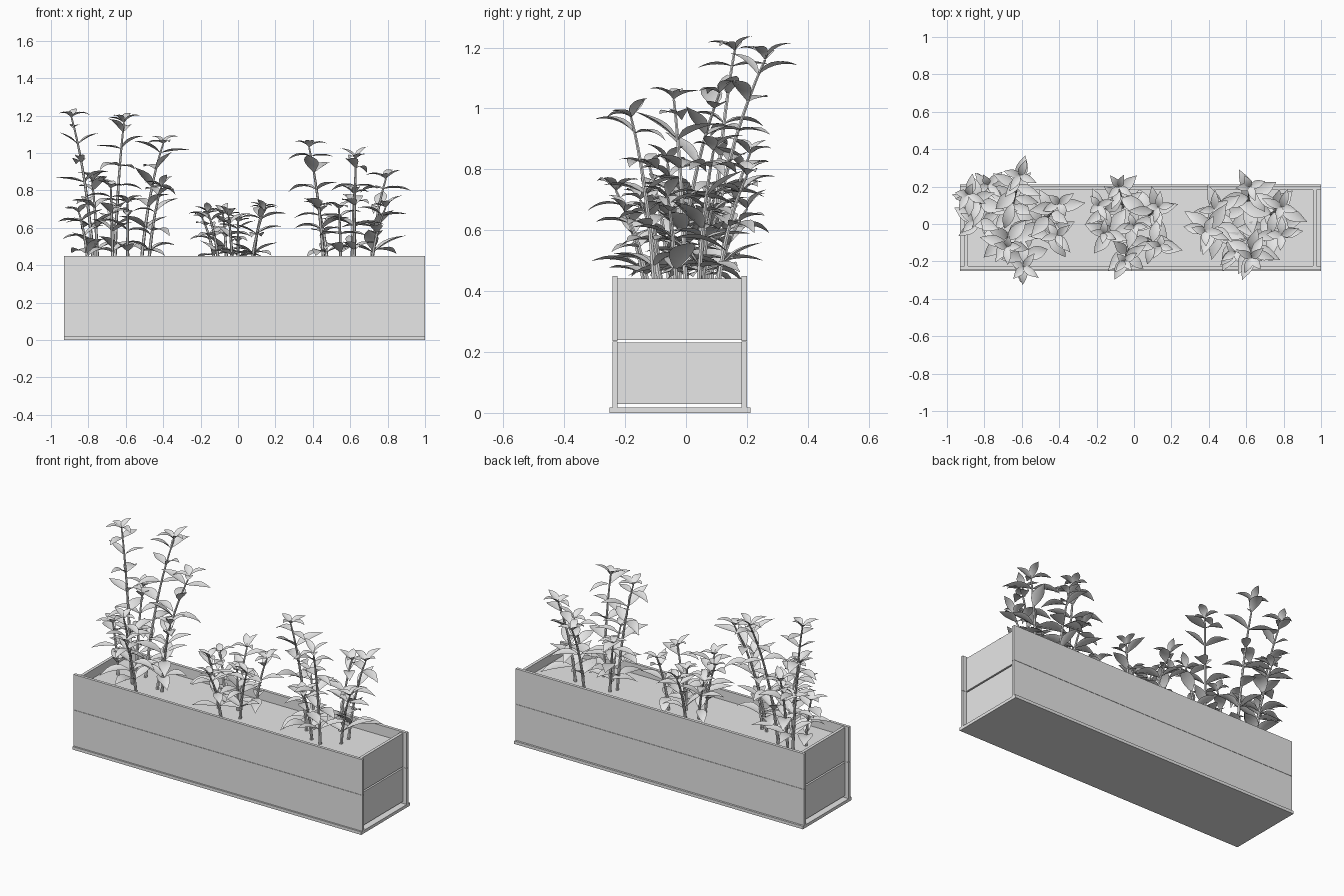
import bpy, bmesh, math, random
from mathutils import Vector, Matrix

random.seed(11)
if "Cube" in bpy.data.objects:
    bpy.data.objects.remove(bpy.data.objects["Cube"], do_unlink=True)

grey = bpy.data.materials.new("light_grey")
grey.use_nodes = True
COLOR = (0.8, 0.8, 0.8, 1)
grey.diffuse_color = COLOR
grey.node_tree.nodes["Principled BSDF"].inputs["Base Color"].default_value = COLOR


def finish(bm, name, smooth=False):
    mesh = bpy.data.meshes.new(name)
    bm.to_mesh(mesh)
    bm.free()
    mesh.materials.append(grey)
    obj = bpy.data.objects.new(name, mesh)
    bpy.context.collection.objects.link(obj)
    if smooth:
        for o in bpy.context.selected_objects:
            o.select_set(False)
        obj.select_set(True)
        bpy.context.view_layer.objects.active = obj
        bpy.ops.object.shade_smooth_by_angle(angle=math.radians(40))
    return obj


def box(name, lo, hi):
    lo, hi = Vector(lo), Vector(hi)
    bm = bmesh.new()
    size = hi - lo
    bmesh.ops.create_cube(bm, size=1, matrix=Matrix.Translation((lo + hi) / 2)
                          @ Matrix.Diagonal((*size, 1)))
    return finish(bm, name)


# Planter: base board, two boards per side, recessed end panels, soil
X0, X1 = -0.93, 1.0
box("base_board", (X0, -0.252, 0), (X1, 0.212, 0.018))
for label, z0, z1 in (("lower", 0.018, 0.235), ("upper", 0.2365, 0.45)):
    box(label + "_front_board", (X0, -0.242, z0), (X1, -0.225, z1))
    box(label + "_back_board", (X0, 0.182, z0), (X1, 0.2, z1))
for label, z0, z1 in (("lower", 0.03, 0.231), ("upper", 0.24, 0.442)):
    box(label + "_right_panel", (X0 + 0.025, -0.225, z0), (X0 + 0.043, 0.182, z1))
    box(label + "_left_panel", (X1 - 0.043, -0.225, z0), (X1 - 0.025, 0.182, z1))
SOIL = 0.39
box("soil", (X0 + 0.043, -0.225, SOIL - 0.01), (X1 - 0.043, 0.182, SOIL))


# Plant parts
def add_leaf(bm, origin, yaw, pitch, length, width, droop):
    """Pointed leaf, folded along its midrib and arching down."""
    out = Vector((math.cos(yaw), math.sin(yaw), 0))
    side = Vector((-out.y, out.x, 0))
    steps = 7
    p, rows = origin.copy(), []
    for i in range(steps + 1):
        t = i / steps
        a = pitch - droop * t
        up = Vector((0, 0, math.cos(a))) - out * math.sin(a)
        w = width * 0.5 * math.sin(math.pi * t ** 0.85) ** 1.2 if 0 < t < 1 else 0.0015 * (1 - t)
        fold = up * w * 0.35
        rows.append([bm.verts.new(q) for q in (p - side * w + fold, p, p + side * w + fold)])
        p = p + (out * math.cos(a) + Vector((0, 0, math.sin(a)))) * (length / steps)
    for r, s in zip(rows, rows[1:]):
        for k in (0, 1):
            bm.faces.new((r[k], s[k], s[k + 1], r[k + 1]))


def add_stem(bm, path, radius):
    rings = []
    for i, p in enumerate(path):
        r = radius * (1 - 0.5 * i / (len(path) - 1))
        rings.append([bm.verts.new(p + Vector((r * math.cos(a), r * math.sin(a), 0)))
                      for a in (k * math.tau / 6 for k in range(6))])
    for r, s in zip(rings, rings[1:]):
        for k in range(6):
            bm.faces.new((r[k], r[(k + 1) % 6], s[(k + 1) % 6], s[k]))
    bm.faces.new(rings[-1])


def add_plant(bm, base, tip, size):
    b, e = Vector((*base, SOIL - 0.01)), Vector(tip)
    mid = b.lerp(e, 0.3)
    mid.z = b.z + (e.z - b.z) * 0.62

    def at(t):
        return b * (1 - t) ** 2 + mid * 2 * t * (1 - t) + e * t * t

    add_stem(bm, [at(i / 10) for i in range(11)], 0.0095)
    nodes = max(3, round((e.z - SOIL) / 0.115))
    yaw = random.uniform(0, math.pi)
    # opposite leaf pairs, turned a quarter at each node, shorter towards the tip
    for n in range(nodes):
        t = (n + 0.75) / (nodes + 0.35)
        for k in (0, 1):
            length = size * random.uniform(1.05, 1.45) * (1.1 - 0.3 * t)
            add_leaf(bm, at(t), yaw + k * math.pi + random.uniform(-0.35, 0.35),
                     random.uniform(0.1, 0.85), length,
                     length * random.uniform(0.36, 0.5), random.uniform(0.2, 1.2))
        yaw += math.pi / 2 + random.uniform(-0.25, 0.25)
    # small crown at the tip
    for k in range(4):
        add_leaf(bm, e, yaw + k * math.tau / 4 + random.uniform(-0.3, 0.3),
                 random.uniform(0.45, 1.1), size * random.uniform(0.55, 0.9),
                 size * 0.33, random.uniform(0.6, 1.3))


# Clumps: stem base, stem tip, leaf length
CLUMPS = {
    "right_tall_plants": [
        ((-0.77, 0.08), (-0.89, 0.16, 1.19), 0.13),
        ((-0.66, 0.06), (-0.61, 0.26, 1.16), 0.13),
        ((-0.52, -0.03), (-0.4, 0.11, 1.05), 0.14),
        ((-0.75, 0.1), (-0.78, 0.21, 0.85), 0.13),
        ((-0.67, -0.05), (-0.68, -0.12, 0.81), 0.13),
        ((-0.59, -0.13), (-0.59, -0.23, 0.73), 0.13),
        ((-0.48, -0.04), (-0.41, -0.06, 0.82), 0.13),
        ((-0.8, 0), (-0.85, 0.02, 0.68), 0.13),
    ],
    "middle_short_plants": [
        ((-0.06, 0.09), (-0.08, 0.2, 0.67), 0.12),
        ((0.08, 0.05), (0.13, 0.09, 0.7), 0.12),
        ((-0.12, 0.05), (-0.19, 0.1, 0.65), 0.12),
        ((-0.1, -0.04), (-0.16, -0.05, 0.68), 0.12),
        ((0.07, -0.08), (0.14, -0.12, 0.69), 0.12),
        ((-0.03, -0.12), (-0.05, -0.2, 0.66), 0.12),
        ((0.0, 0.0), (0.0, -0.01, 0.63), 0.11),
    ],
    "left_medium_plants": [
        ((0.46, 0.0), (0.38, -0.04, 1.03), 0.14),
        ((0.62, -0.1), (0.63, -0.18, 0.97), 0.13),
        ((0.71, 0.04), (0.79, 0.09, 0.86), 0.14),
        ((0.61, 0.1), (0.62, 0.2, 0.78), 0.13),
        ((0.48, 0.04), (0.43, 0.08, 0.71), 0.13),
        ((0.71, -0.03), (0.79, -0.06, 0.71), 0.14),
        ((0.55, -0.08), (0.54, -0.15, 0.7), 0.13),
    ],
}
for name, plants in CLUMPS.items():
    bm = bmesh.new()
    for plant in plants:
        add_plant(bm, *plant)
    finish(bm, name, smooth=True)
